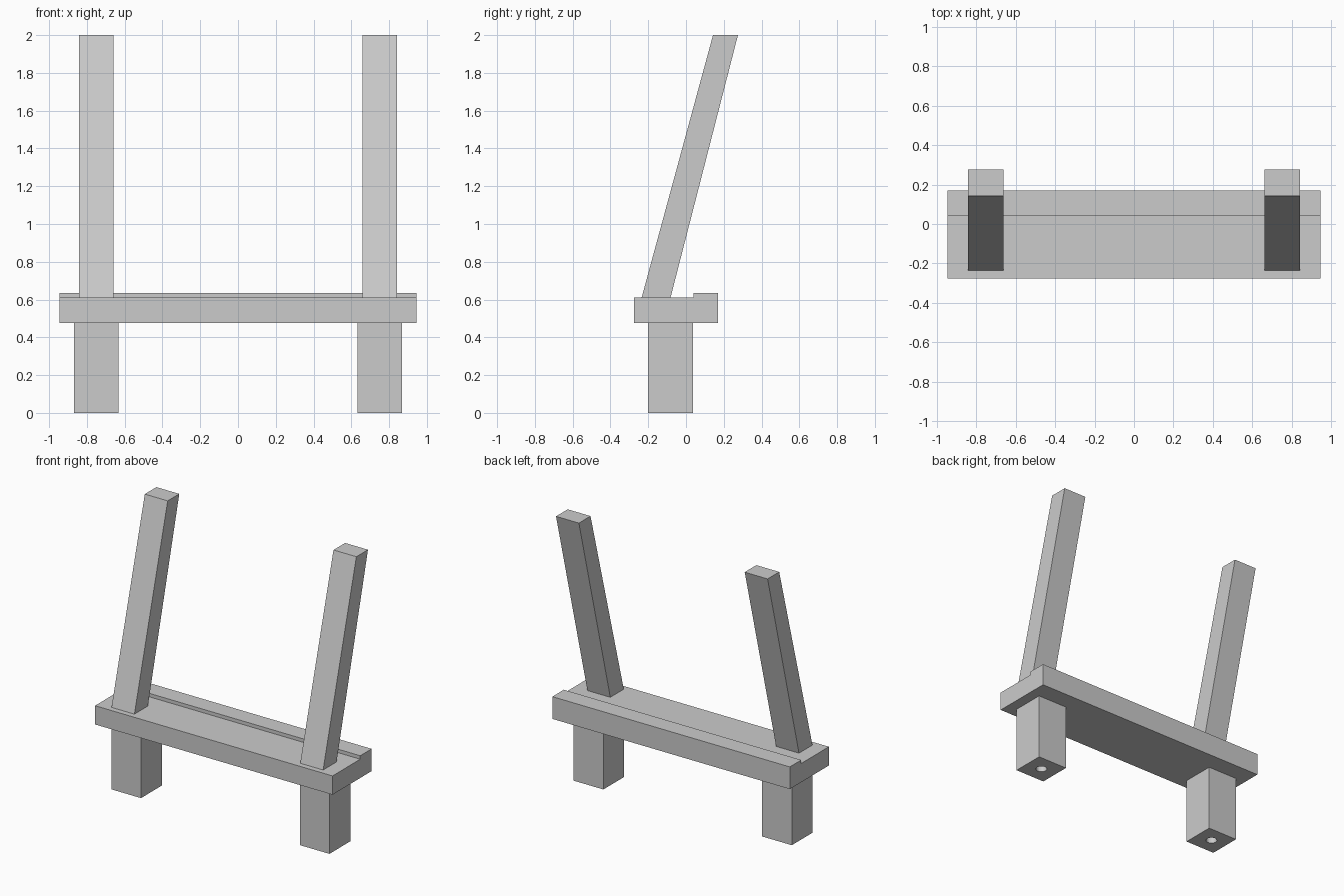
import bpy
import bmesh
from mathutils import Matrix

cube = bpy.data.objects.get("Cube")
if cube:
    bpy.data.objects.remove(cube, do_unlink=True)

grey = bpy.data.materials.new("plain_grey")
grey.use_nodes = True
colour = (0.6, 0.6, 0.6, 1)
grey.diffuse_color = colour
grey.node_tree.nodes["Principled BSDF"].inputs["Base Color"].default_value = colour


def add_object(name, bm):
    bmesh.ops.recalc_face_normals(bm, faces=bm.faces)
    mesh = bpy.data.meshes.new(name)
    bm.to_mesh(mesh)
    bm.free()
    mesh.materials.append(grey)
    obj = bpy.data.objects.new(name, mesh)
    bpy.context.collection.objects.link(obj)
    return obj


def extrude_profile(name, profile, x0, x1):
    """Sweep a (y, z) side profile across from x0 to x1."""
    bm = bmesh.new()
    face = bm.faces.new([bm.verts.new((x0, y, z)) for y, z in profile])
    swept = bmesh.ops.extrude_face_region(bm, geom=[face], use_keep_orig=True)
    moved = [v for v in swept["geom"] if isinstance(v, bmesh.types.BMVert)]
    bmesh.ops.translate(bm, verts=moved, vec=(x1 - x0, 0, 0))
    return add_object(name, bm)


def drill(obj, centre, radius, depth):
    """Cut a blind round hole upward from the underside."""
    bm = bmesh.new()
    bmesh.ops.create_cone(bm, cap_ends=True, segments=24, radius1=radius,
                          radius2=radius, depth=depth * 2,
                          matrix=Matrix.Translation(centre))
    cutter = add_object("hole_cutter", bm)
    cutter.hide_render = True
    cut = obj.modifiers.new("hole", "BOOLEAN")
    cut.operation = "DIFFERENCE"
    cut.solver = "EXACT"
    cut.object = cutter
    bpy.context.view_layer.objects.active = obj
    bpy.ops.object.modifier_apply(modifier=cut.name)
    bpy.data.objects.remove(cutter, do_unlink=True)


# Base board with a raised lip along the back
front, back, lip = -0.275, 0.17, 0.04
under, top, lip_top = 0.475, 0.61, 0.635
extrude_profile("base_board",
                [(front, under), (back, under), (back, lip_top),
                 (lip, lip_top), (lip, top), (front, top)], -0.945, 0.945)

for side, s in (("left", 1), ("right", -1)):
    # Square leg with a hole in its foot
    leg = extrude_profile(side + "_leg",
                          [(-0.2, 0), (0.037, 0), (0.037, under), (-0.2, under)],
                          s * 0.632, s * 0.868)
    drill(leg, (s * 0.75, -0.08, 0), 0.037, 0.15)

    # Tapered post leaning back
    extrude_profile(side + "_post",
                    [(-0.235, top), (-0.082, top), (0.275, 2), (0.143, 2)],
                    s * 0.66, s * 0.842)
